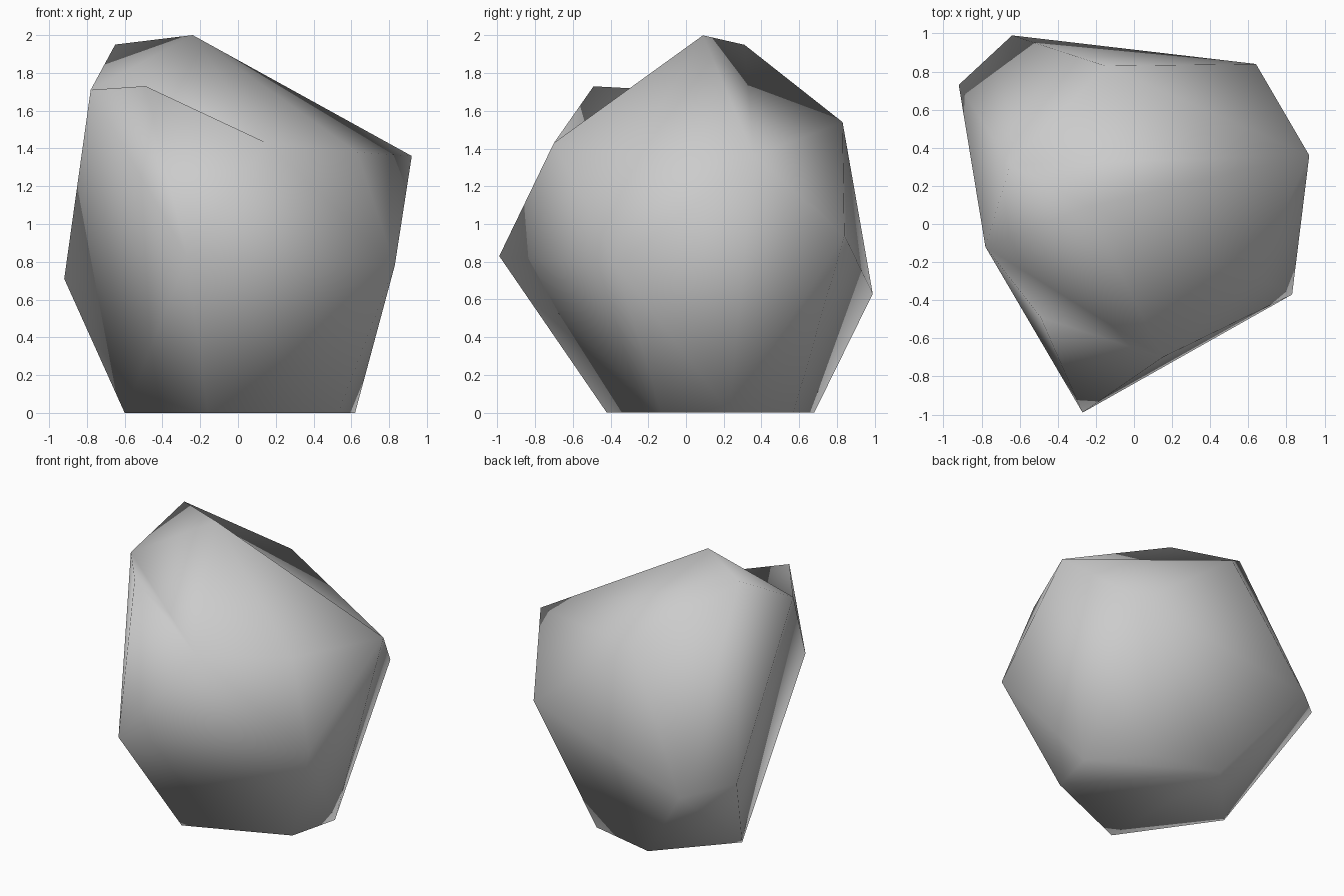
import bpy
import bmesh

cube = bpy.data.objects.get("Cube")
if cube:
    bpy.data.objects.remove(cube, do_unlink=True)

# Corner points of the boulder
corners = {
    "peak": (-0.24, 0.09, 2.0),
    "peak_side": (-0.65, 0.31, 1.95),
    "back_shoulder": (-0.15, 0.83, 1.54),
    "left_shoulder": (0.92, 0.36, 1.36),
    "left_brow": (0.63, -0.28, 1.38),
    "front_brow": (0.15, -0.70, 1.43),
    "horn": (-0.49, -0.49, 1.73),
    "right_shoulder": (-0.78, -0.12, 1.71),
    "back_left": (0.64, 0.84, 0.94),
    "front_left": (0.83, -0.37, 0.78),
    "front": (-0.27, -0.99, 0.83),
    "right": (-0.92, 0.73, 0.71),
    "back": (-0.64, 0.99, 0.63),
    "foot_right": (-0.60, 0.21, 0),
    "foot_back": (-0.17, 0.68, 0),
    "foot_back_left": (0.32, 0.57, 0),
    "foot_left": (0.62, 0.23, 0),
    "foot_front_left": (0.53, -0.13, 0),
    "foot_front": (-0.16, -0.42, 0),
}

# Wrap the corners in a skin of triangles
bm = bmesh.new()
verts = {name: bm.verts.new(co) for name, co in corners.items()}
bmesh.ops.convex_hull(bm, input=list(bm.verts))


def turn_edge(a, b):
    """Swap the diagonal between two triangles to press in a hollow."""
    edge = bm.edges.get((verts[a], verts[b]))
    if edge:
        bmesh.utils.edge_rotate(edge, True)


# Hollows behind the horn and beside the peak
turn_edge("peak_side", "horn")
turn_edge("peak", "horn")
turn_edge("peak", "back_shoulder")

bmesh.ops.recalc_face_normals(bm, faces=list(bm.faces))
for face in bm.faces:
    face.smooth = True

mesh = bpy.data.meshes.new("boulder")
bm.to_mesh(mesh)
bm.free()

# Stone colour
stone = bpy.data.materials.new("grey_stone")
stone.use_nodes = True
colour = (0.6, 0.6, 0.6, 1)
stone.diffuse_color = colour
stone.node_tree.nodes["Principled BSDF"].inputs["Base Color"].default_value = colour
mesh.materials.append(stone)

boulder = bpy.data.objects.new("boulder", mesh)
bpy.context.collection.objects.link(boulder)
